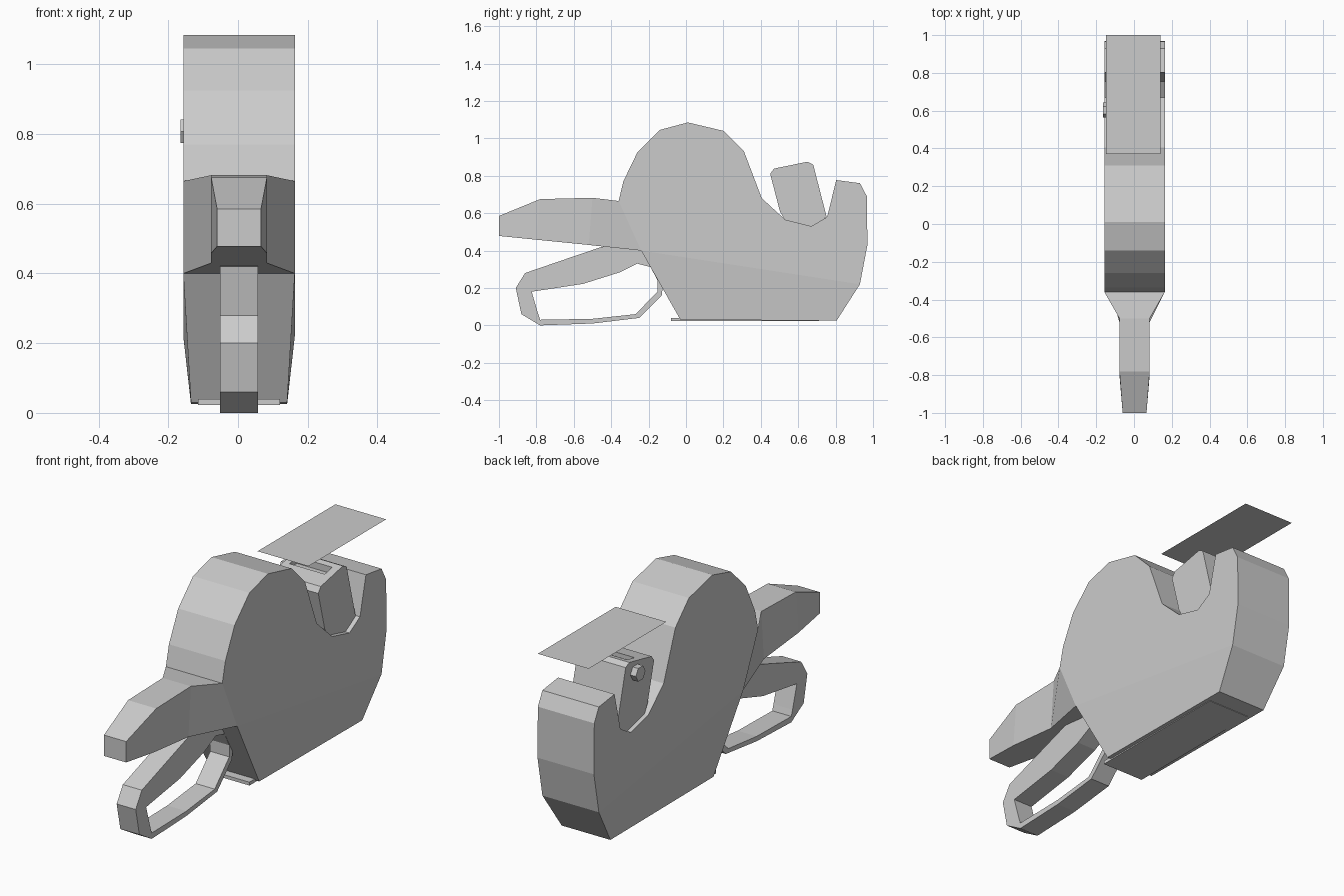
import bpy, bmesh, math
from mathutils import Matrix

if "Cube" in bpy.data.objects:
    bpy.data.objects.remove(bpy.data.objects["Cube"])

CX = 0.003  # the casing sits slightly off the centre line


def finish(name, bm):
    bmesh.ops.recalc_face_normals(bm, faces=bm.faces[:])
    mesh = bpy.data.meshes.new(name)
    bm.to_mesh(mesh)
    bm.free()
    ob = bpy.data.objects.new(name, mesh)
    bpy.context.collection.objects.link(ob)
    return ob


def loop(bm, profile, side, half):
    """Ring of vertices in a side plane; half may depend on height."""
    return [bm.verts.new((CX + side * (half(z) if callable(half) else half), y, z))
            for y, z in profile]


def bridge(bm, a, b):
    n = len(a)
    for i in range(n):
        j = (i + 1) % n
        bm.faces.new((a[i], a[j], b[j], b[i]))


def slab(name, profile, half, crease=None):
    """Side profile (y, z) extruded across x, with an optional fold line."""
    bm = bmesh.new()
    left, right = loop(bm, profile, -1, half), loop(bm, profile, 1, half)
    bridge(bm, left, right)
    for ring in (left, right):
        bm.faces.new(ring)
        if crease:
            bmesh.ops.connect_verts(bm, verts=[ring[i] for i in crease])
    return finish(name, bm)


def box(name, x, y, z):
    bm = bmesh.new()
    bmesh.ops.create_cube(bm, size=1)
    for v in bm.verts:
        v.co = [(r[0] + r[1]) / 2 + c * (r[1] - r[0]) for r, c in zip((x, y, z), v.co)]
    return finish(name, bm)


# Casing: rounded label-roll dome with a notch, narrowing at the base
body = [(-0.03, 0.03), (0.805, 0.025), (0.93, 0.22), (0.97, 0.43), (0.967, 0.69),
        (0.93, 0.76), (0.803, 0.777), (0.755, 0.58), (0.67, 0.53), (0.53, 0.565),
        (0.405, 0.68), (0.31, 0.93), (0.2, 1.04), (0.01, 1.085), (-0.14, 1.045),
        (-0.26, 0.925), (-0.335, 0.77), (-0.36, 0.665), (-0.24, 0.40)]
slab("casing", body, lambda z: 0.138 if z < 0.1 else 0.16, crease=(18, 2))

# Handle: lofted through four rectangular sections
bm = bmesh.new()
sections = [(-0.36, 0.665, -0.24, 0.40, 0.16), (-0.50, 0.682, -0.52, 0.43, 0.08),
            (-0.78, 0.675, -0.80, 0.458, 0.08), (-1.0, 0.585, -1.0, 0.478, 0.063)]
rings = []
for yt, zt, yb, zb, w in sections:
    rings.append([bm.verts.new(p) for p in ((CX - w, yt, zt), (CX + w, yt, zt),
                                            (CX + w, yb, zb), (CX - w, yb, zb))])
for a, b in zip(rings, rings[1:]):
    bridge(bm, a, b)
bm.faces.new(rings[-1])
finish("handle", bm)

# Trigger: closed loop made of matching outer and inner outlines
outer = [(-0.86, 0.28), (-0.91, 0.20), (-0.88, 0.06), (-0.78, 0.0), (-0.5, 0.01),
         (-0.25, 0.04), (-0.13, 0.16), (-0.12, 0.24), (-0.17, 0.38), (-0.30, 0.43),
         (-0.45, 0.42), (-0.65, 0.352)]
inner = [(-0.825, 0.18), (-0.815, 0.145), (-0.79, 0.06), (-0.78, 0.03), (-0.5, 0.035),
         (-0.27, 0.06), (-0.152, 0.18), (-0.152, 0.24), (-0.19, 0.312), (-0.26, 0.33),
         (-0.35, 0.285), (-0.55, 0.222)]
bm = bmesh.new()
ol, orr = loop(bm, outer, -1, 0.054), loop(bm, outer, 1, 0.054)
il, ir = loop(bm, inner, -1, 0.054), loop(bm, inner, 1, 0.054)
for a, b in ((ol, orr), (orr, ir), (ir, il), (il, ol)):
    bridge(bm, a, b)
finish("trigger", bm)

# Ink roller block seated in the notch, with a slot in its top
block = [(0.45, 0.81), (0.47, 0.838), (0.65, 0.875), (0.68, 0.86), (0.752, 0.58),
         (0.67, 0.525), (0.53, 0.56), (0.502, 0.61)]
roller = slab("ink_roller", block, 0.137)
slot = box("slot_cutter", (-0.1, 0.1), (0.56, 0.62), (0.835, 0.92))
slot.hide_render = True
slot.hide_viewport = True
cut = roller.modifiers.new("slot", "BOOLEAN")
cut.object = slot
cut.operation = "DIFFERENCE"
cut.solver = "EXACT"

# Small hexagonal knob on the left of the ink roller
bm = bmesh.new()
bmesh.ops.create_cone(bm, cap_ends=True, segments=6, radius1=0.039, radius2=0.039, depth=0.045,
                      matrix=Matrix.Translation((-0.1425, 0.603, 0.808))
                      @ Matrix.Rotation(math.pi / 2, 4, "Y"))
finish("knob", bm)

# Base plate with a lip at the front
box("base_plate", (-0.115, 0.121), (-0.08, 0.71), (0.023, 0.04))

# Label strip: a single flat sheet above the roller
bm = bmesh.new()
bm.faces.new([bm.verts.new(p) for p in ((-0.148, 0.37, 0.98), (0.14, 0.37, 0.98),
                                        (0.14, 1.0, 0.98), (-0.148, 1.0, 0.98))])
finish("label_strip", bm)
